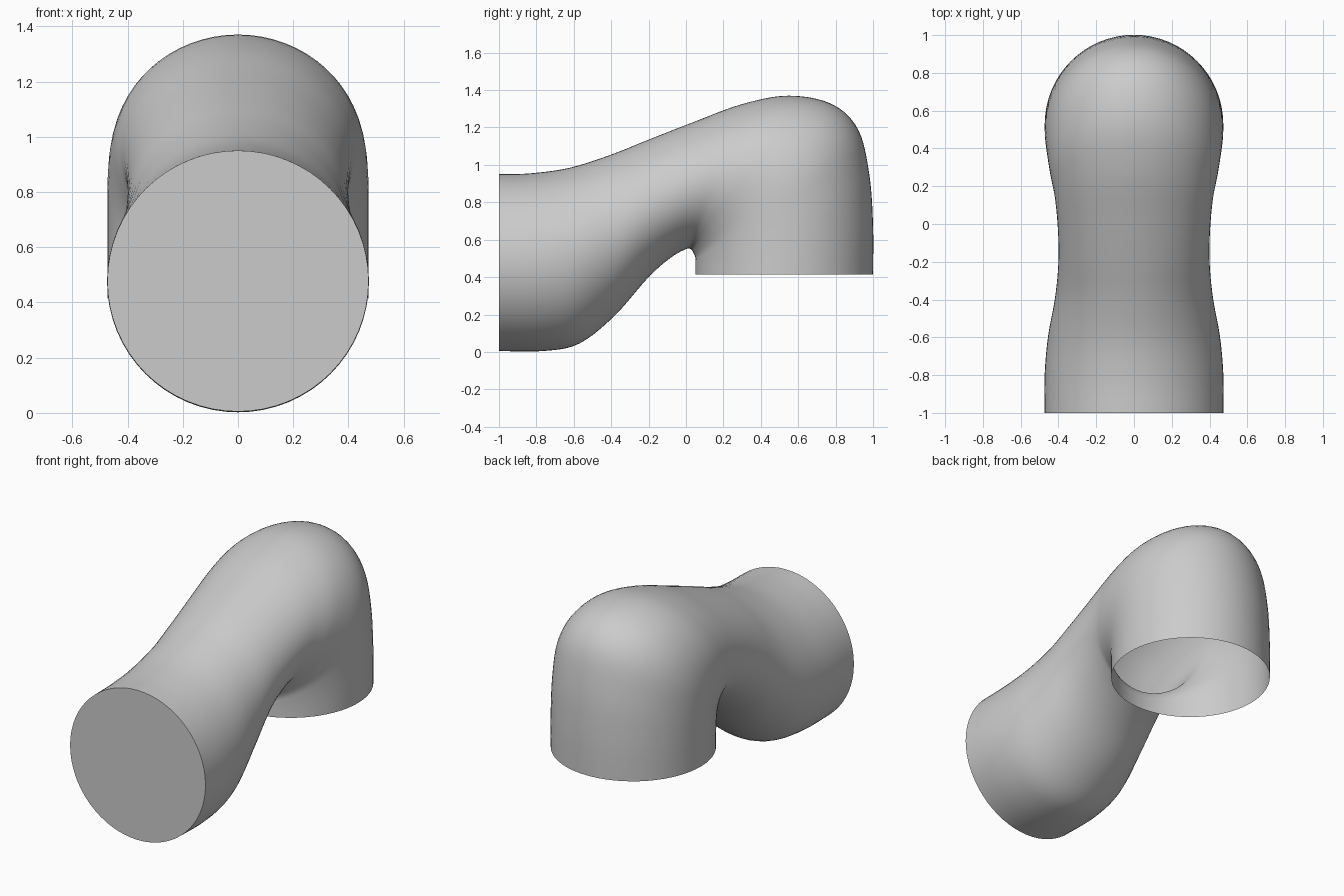
import bpy, bmesh, math

if "Cube" in bpy.data.objects:
    bpy.data.objects.remove(bpy.data.objects["Cube"])

# Section stations: top (y, z), bottom (y, z), half width
STATIONS = [
    (-1.00, 0.95, -1.00, 0.005, 0.473),
    (-0.83, 0.955, -0.76, 0.005, 0.473),
    (-0.62, 0.985, -0.57, 0.045, 0.455),
    (-0.40, 1.055, -0.38, 0.195, 0.418),
    (-0.20, 1.135, -0.20, 0.40, 0.400),
    (0.03, 1.225, -0.08, 0.505, 0.403),
    (0.30, 1.325, 0.00, 0.55, 0.420),
    (0.55, 1.37, 0.025, 0.55, 0.445),
    (0.78, 1.325, 0.04, 0.53, 0.463),
    (0.92, 1.19, 0.05, 0.505, 0.472),
    (0.98, 0.95, 0.05, 0.48, 0.473),
    (1.00, 0.68, 0.05, 0.45, 0.473),
    (1.00, 0.415, 0.05, 0.415, 0.473),
]
SIDES, STEPS = 64, 5


def spline(a, b, c, d, t):
    return 0.5 * (2 * b + (c - a) * t + (2 * a - 5 * b + 4 * c - d) * t * t
                  + (3 * b - a - 3 * c + d) * t ** 3)


def smooth_stations(rows):
    n, out = len(rows), []
    for i in range(n - 1):
        quad = [rows[max(i - 1, 0)], rows[i], rows[i + 1], rows[min(i + 2, n - 1)]]
        for s in range(STEPS):
            out.append([spline(*v, s / STEPS) for v in zip(*quad)])
    return out + [rows[-1]]


# Bent tube: elliptical rings bridged along the path
bm = bmesh.new()
rings = []
for ty, tz, by, bz, w in smooth_stations(STATIONS):
    ring = []
    for k in range(SIDES):
        a = 2 * math.pi * k / SIDES
        s, c = math.sin(a), math.cos(a)
        ring.append(bm.verts.new((w * s, (ty + by) / 2 + (ty - by) / 2 * c,
                                  (tz + bz) / 2 + (tz - bz) / 2 * c)))
    rings.append(ring)
for r0, r1 in zip(rings, rings[1:]):
    for k in range(SIDES):
        j = (k + 1) % SIDES
        bm.faces.new((r0[k], r0[j], r1[j], r1[k]))

# Flat closed front end; the downward end stays open
bm.faces.new(rings[0])
bmesh.ops.recalc_face_normals(bm, faces=bm.faces)

mesh = bpy.data.meshes.new("bent_pipe")
bm.to_mesh(mesh)
bm.free()
pipe = bpy.data.objects.new("bent_pipe", mesh)
bpy.context.collection.objects.link(pipe)
bpy.context.view_layer.objects.active = pipe
pipe.select_set(True)
bpy.ops.object.shade_smooth_by_angle(angle=math.radians(40))
